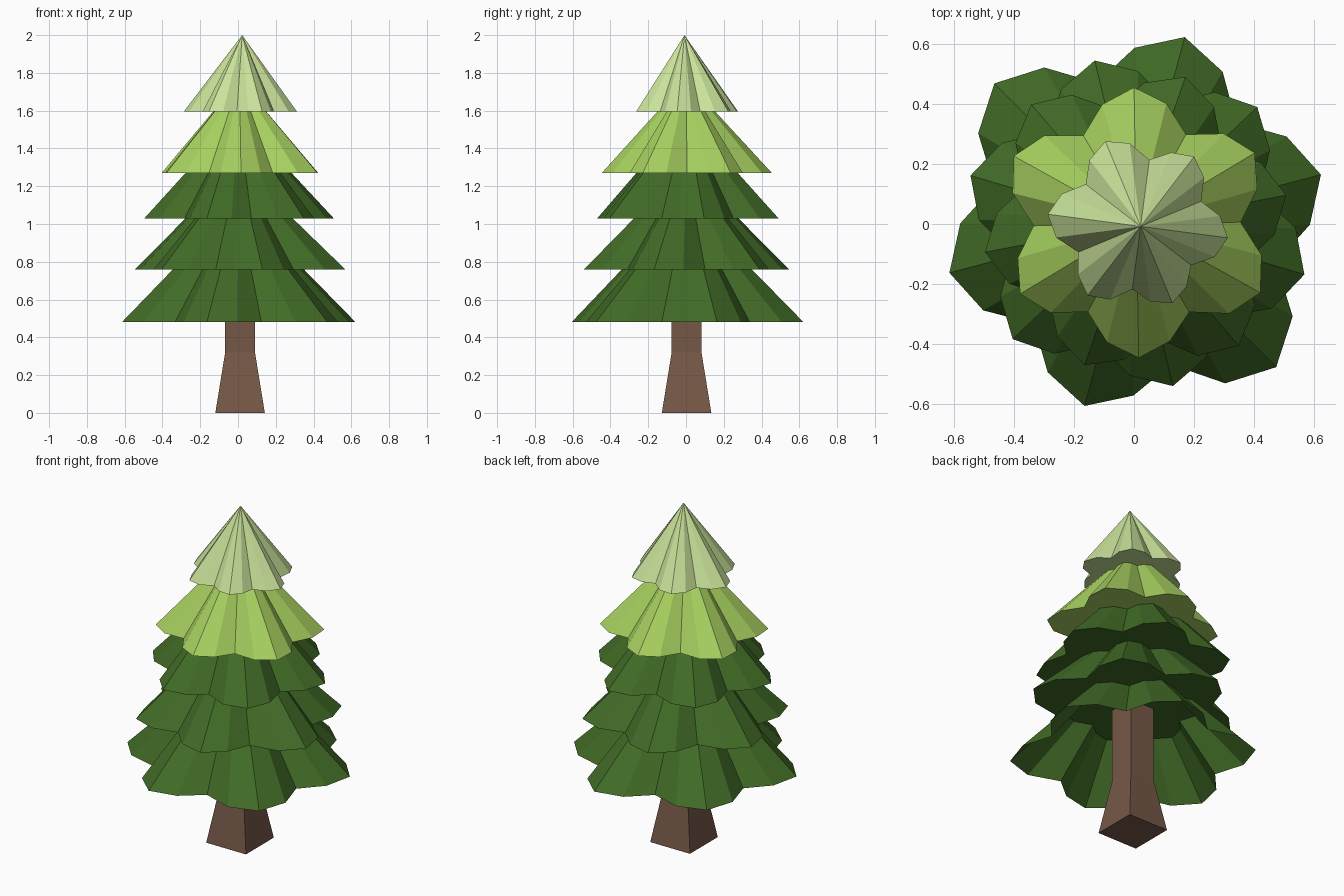
import bpy, bmesh
from math import radians, cos, sin

if "Cube" in bpy.data.objects:
    bpy.data.objects.remove(bpy.data.objects["Cube"])


def material(name, rgb):
    """Flat colour from 0-255 sRGB values, stored as linear."""
    lin = [((c / 255 + 0.055) / 1.055) ** 2.4 for c in rgb]
    m = bpy.data.materials.new(name)
    m.diffuse_color = (*lin, 1)
    m.use_nodes = True
    m.node_tree.nodes["Principled BSDF"].inputs["Base Color"].default_value = m.diffuse_color
    return m


bark = material("bark brown", (117, 88, 71))
dark = material("dark green", (65, 107, 38))
lime = material("lime green", (167, 208, 95))
pale = material("pale green", (201, 226, 154))


def make_object(name, bm, mat):
    mesh = bpy.data.meshes.new(name)
    bm.to_mesh(mesh)
    bm.free()
    mesh.materials.append(mat)
    ob = bpy.data.objects.new(name, mesh)
    bpy.context.collection.objects.link(ob)
    return ob


def smooth(ob):
    bpy.ops.object.select_all(action='DESELECT')
    ob.select_set(True)
    bpy.context.view_layer.objects.active = ob
    bpy.ops.object.shade_smooth_by_angle(angle=radians(20))


def bridge(bm, low, high):
    n = len(low)
    for i in range(n):
        j = (i + 1) % n
        bm.faces.new((low[i], low[j], high[j], high[i]))


# trunk: square post with a flared foot
bm = bmesh.new()
rings = []
for z, h in ((0, 0.131), (0.32, 0.079), (0.76, 0.079)):
    rings.append([bm.verts.new((0.011 + sx * h, 0.003 + sy * h, z))
                  for sx, sy in ((-1, -1), (1, -1), (1, 1), (-1, 1))])
bridge(bm, rings[0], rings[1])
bridge(bm, rings[1], rings[2])
bm.faces.new(rings[0][::-1])
bm.faces.new(rings[2])
make_object("trunk", bm, bark)


def tier(name, mat, z0, z1, top, start, tips, centre=(0, 0), cap=True):
    """Six-lobed skirt: each lobe has a tip, two shoulders and a notch, 15 degrees apart."""
    bm = bmesh.new()
    cx, cy = centre
    outline = []
    for k, r in enumerate(tips):
        notch = 0.745 * (r + tips[(k + 1) % 6]) / 2
        a = start + 60 * k
        for da, rad in ((-15, 0.91 * r), (0, r), (15, 0.91 * r), (30, notch)):
            t = radians(a + da)
            outline.append((rad * cos(t), rad * sin(t)))
    low = [bm.verts.new((cx + x, cy + y, z0)) for x, y in outline]
    if top:
        high = [bm.verts.new((cx + x * top, cy + y * top, z1)) for x, y in outline]
        bridge(bm, low, high)
    else:
        apex = bm.verts.new((cx, cy, z1))
        for i in range(24):
            bm.faces.new((low[i], low[(i + 1) % 24], apex))
    if cap:
        bm.faces.new(low[::-1])
    smooth(make_object(name, bm, mat))


# branch tiers, lowest first; the lowest is open underneath
tier("branches_lowest", dark, 0.48, 0.76, 0.56, 14.8,
     (0.644, 0.645, 0.66, 0.636, 0.628, 0.672), cap=False)
tier("branches_lower", dark, 0.76, 1.03, 0.51, 43.5,
     (0.566, 0.56, 0.568, 0.557, 0.555, 0.592))
tier("branches_middle", dark, 1.03, 1.27, 0.56, 10.7,
     (0.516, 0.519, 0.525, 0.505, 0.498, 0.535))
tier("branches_upper", lime, 1.27, 1.595, 0.34, 31,
     (0.46, 0.455, 0.467, 0.452, 0.446, 0.472), centre=(0.008, 0))
tier("branches_top", pale, 1.595, 2.0, 0, -7.5,
     (0.293, 0.293, 0.307, 0.312, 0.29, 0.277), centre=(0.022, -0.008))
